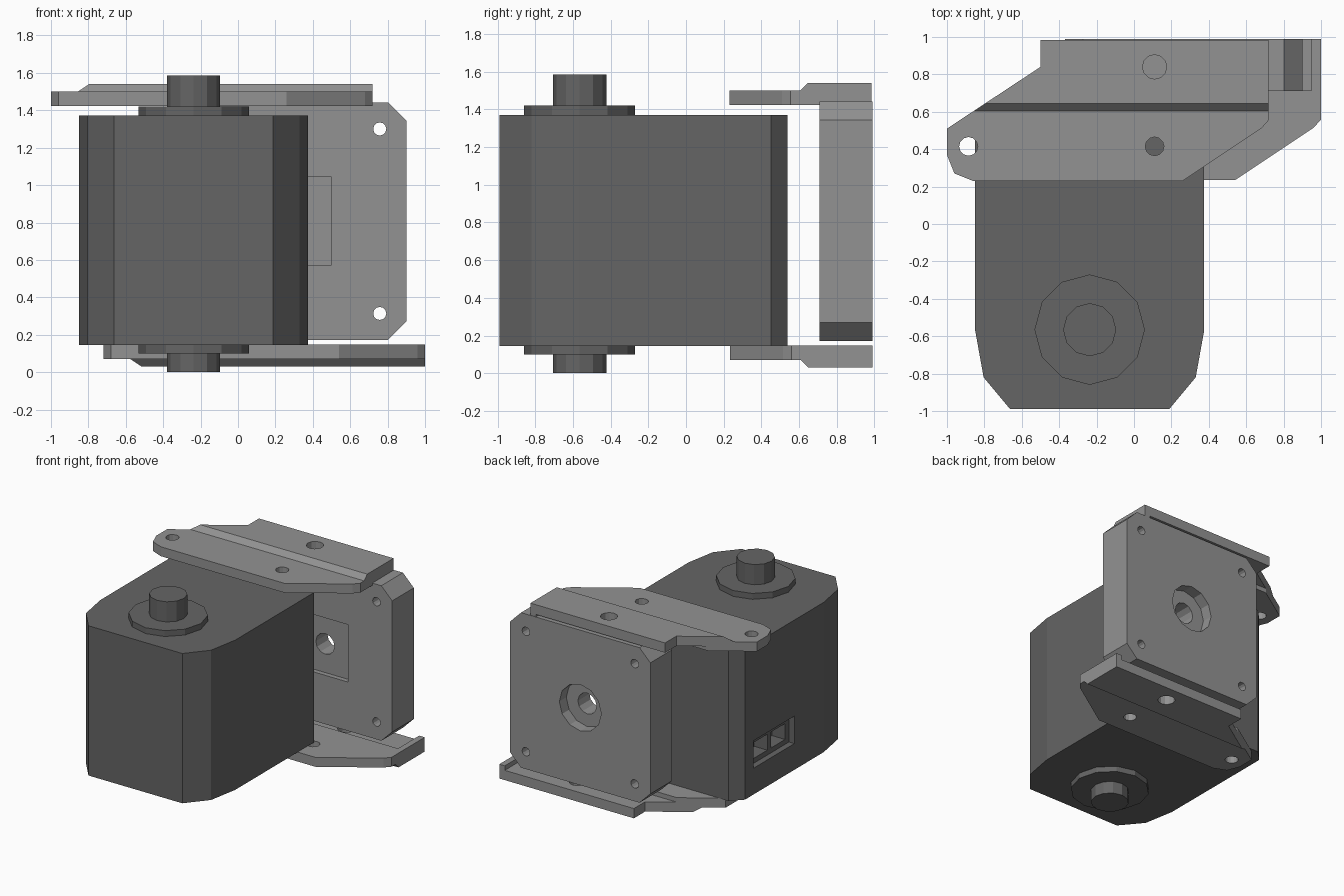
import bpy, bmesh, math
from mathutils import Matrix, Vector

cube = bpy.data.objects.get("Cube")
if cube:
    bpy.data.objects.remove(cube, do_unlink=True)


def material(name, value):
    mat = bpy.data.materials.new(name)
    mat.use_nodes = True
    mat.diffuse_color = (value, value, value, 1)
    mat.node_tree.nodes["Principled BSDF"].inputs["Base Color"].default_value = (value, value, value, 1)
    return mat


dark = material("dark grey casing", 0.13)
light = material("mid grey bracket", 0.29)


def prism(name, points, axis, low, high, mat=None):
    """Extrude a flat outline along one axis; the outline uses the other two axes in order."""
    def place(p, depth):
        co = list(p)
        co.insert("xyz".index(axis), depth)
        return co
    bm = bmesh.new()
    face = bm.faces.new([bm.verts.new(place(p, low)) for p in points])
    new = bmesh.ops.extrude_face_region(bm, geom=[face])["geom"]
    shift = Vector(place((0, 0), high - low))
    bmesh.ops.translate(bm, vec=shift, verts=[v for v in new if isinstance(v, bmesh.types.BMVert)])
    bmesh.ops.recalc_face_normals(bm, faces=bm.faces)
    mesh = bpy.data.meshes.new(name)
    bm.to_mesh(mesh)
    bm.free()
    obj = bpy.data.objects.new(name, mesh)
    bpy.context.collection.objects.link(obj)
    if mat:
        mesh.materials.append(mat)
    return obj


def ring(cx, cy, r, sides=12):
    return [(cx + r * math.cos(math.tau * i / sides), cy + r * math.sin(math.tau * i / sides))
            for i in range(sides)]


def rect(a0, a1, b0, b1):
    return [(a0, b0), (a1, b0), (a1, b1), (a0, b1)]


def combine(obj, tools, operation="DIFFERENCE"):
    """Apply boolean tools to a part and discard them."""
    for tool in tools:
        mod = obj.modifiers.new("cut", "BOOLEAN")
        mod.operation, mod.object, mod.solver = operation, tool, "EXACT"
    bpy.context.view_layer.update()
    mesh = bpy.data.meshes.new_from_object(obj.evaluated_get(bpy.context.evaluated_depsgraph_get()))
    obj.modifiers.clear()
    obj.data = mesh
    for tool in tools:
        bpy.data.objects.remove(tool, do_unlink=True)


# Motor casing with a tapered nose and chamfered rear corners
CX, CY = -0.237, -0.565
half = [(0.425, -0.99), (0.567, -0.82), (0.612, -0.57), (0.612, 0.45), (0.525, 0.54)]
outline = [(CX + x, y) for x, y in half] + [(CX - x, y) for x, y in reversed(half)]
casing = prism("motor_casing", outline, "z", 0.145, 1.372, dark)

# Connector sockets in the side of the casing
sockets = [prism("cutter", rect(-0.19, 0.34, 0.36, 0.585), "x", -1, -0.80)]
for y in (-0.14, 0.09):
    sockets.append(prism("cutter", rect(y, y + 0.18, 0.40, 0.53), "x", -1, -0.68))
combine(casing, sockets)

# Output flanges and shaft stubs above and below
for side, flange, stub in (("upper", (1.372, 1.42), (1.42, 1.585)),
                           ("lower", (0.10, 0.145), (0.0, 0.10))):
    prism(side + "_flange", ring(CX, CY, 0.295), "z", *flange, dark)
    prism(side + "_shaft", ring(CX, CY, 0.142), "z", *stub, dark)

# Rear mounting block, square with chamfered corners
BX, BZ, H, C = 0.265, 0.807, 0.635, 0.537
block_outline = [(-C, -H), (C, -H), (H, -C), (H, C), (C, H), (-C, H), (-H, C), (-H, -C)]
block = prism("mounting_block", [(BX + x, BZ + z) for x, z in block_outline], "y", 0.71, 0.99, light)
cutters = [
    prism("cutter", rect(BX - 0.235, BX + 0.235, BZ - 0.235, BZ + 0.235), "y", 0.5, 0.75),
    prism("cutter", ring(BX, BZ, 0.19), "y", 0.90, 1.2),
    prism("cutter", ring(BX, BZ, 0.085), "y", 0.4, 1.3),
]
for sx in (-1, 1):
    for sz in (-1, 1):
        cutters.append(prism("cutter", ring(BX + sx * 0.493, BZ + sz * 0.493, 0.035), "y", 0.4, 1.3))
combine(block, cutters)

# Stepped upper bracket: side profile trimmed to its plan shape
profile = [(0.2, 1.423), (1.0, 1.423), (1.0, 1.54), (0.645, 1.54), (0.605, 1.50), (0.2, 1.50)]
plan = [(-1, 0.51), (-1, 0.37), (-0.96, 0.27), (-0.86, 0.23), (0.26, 0.23), (0.68, 0.51),
        (0.72, 0.555), (0.72, 0.985), (-0.5, 0.985), (-0.5, 0.84)]
upper = prism("upper_bracket", profile, "x", -1.2, 1.2, light)
combine(upper, [prism("cutter", plan, "z", 1, 2)], "INTERSECT")

# Seat for the block and the screw holes
cutters = [prism("cutter", rect(-1.5, 0.67, 0.71, 1.2), "z", 1.2, 1.46)]
for x, y, r in ((-0.885, 0.415, 0.05), (0.11, 0.415, 0.05), (0.11, 0.84, 0.065)):
    cutters.append(prism("cutter", ring(x, y, r), "z", 1, 2))
combine(upper, cutters)

# Lower bracket is the upper one flipped over and shifted sideways
lower = bpy.data.objects.new("lower_bracket", upper.data.copy())
bpy.context.collection.objects.link(lower)
lower.data.transform(Matrix.Translation((0.28, 0.004, 1.57)) @ Matrix.Diagonal((1, 1, -1, 1)))
lower.data.flip_normals()
